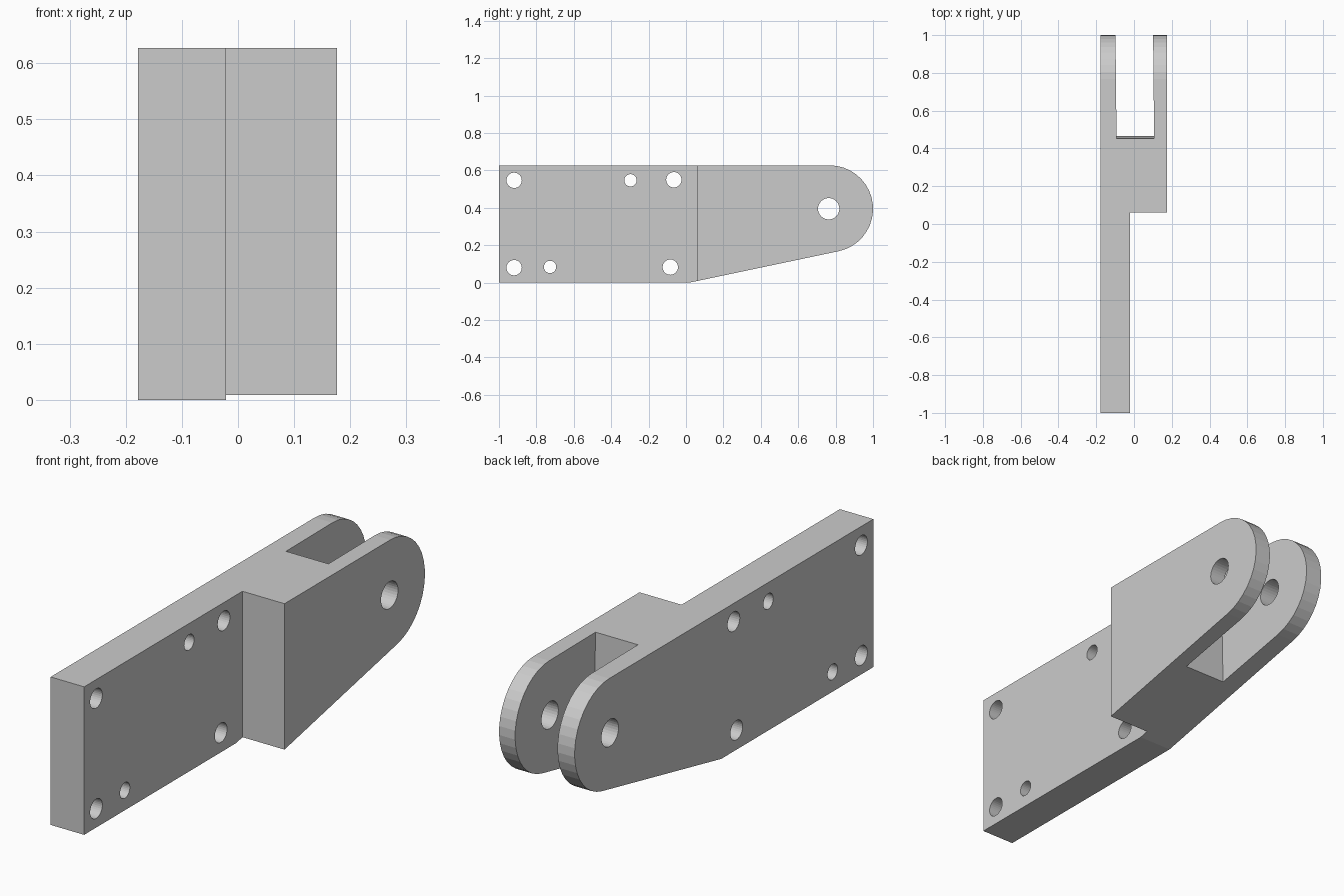
import bpy, bmesh
from math import radians, sin, cos
from mathutils import Matrix

if "Cube" in bpy.data.objects:
    bpy.data.objects.remove(bpy.data.objects["Cube"])

X0, X1 = -0.178, 0.176
EYE_Y, EYE_Z, EYE_R = 0.768, 0.395, 0.232


def make_object(name, bm):
    bmesh.ops.recalc_face_normals(bm, faces=bm.faces)
    mesh = bpy.data.meshes.new(name)
    bm.to_mesh(mesh)
    bm.free()
    obj = bpy.data.objects.new(name, mesh)
    bpy.context.collection.objects.link(obj)
    return obj


def extrude_profile(name, points, x0, x1):
    bm = bmesh.new()
    face = bm.faces.new([bm.verts.new((x0, y, z)) for y, z in points])
    new = bmesh.ops.extrude_face_region(bm, geom=[face])["geom"]
    verts = [v for v in new if isinstance(v, bmesh.types.BMVert)]
    bmesh.ops.translate(bm, verts=verts, vec=(x1 - x0, 0, 0))
    return make_object(name, bm)


def cut(target, cutter):
    cutter.hide_render = True
    mod = target.modifiers.new("cut", "BOOLEAN")
    mod.operation = "DIFFERENCE"
    mod.solver = "EXACT"
    mod.object = cutter
    bpy.context.view_layer.objects.active = target
    bpy.ops.object.modifier_apply(modifier=mod.name)
    bpy.data.objects.remove(cutter)


def cut_hole(target, y, z, r):
    bm = bmesh.new()
    mat = Matrix.Translation((0, y, z)) @ Matrix.Rotation(radians(90), 4, "Y")
    bmesh.ops.create_cone(bm, cap_ends=True, segments=32, radius1=r,
                          radius2=r, depth=1, matrix=mat)
    cut(target, make_object("hole_cutter", bm))


# Bracket body: full side profile with rounded eye end
angles = [radians(-78 + 168 * i / 18) for i in range(19)]
arc = [(EYE_Y + EYE_R * cos(a), EYE_Z + EYE_R * sin(a)) for a in angles]
profile = [(-1, 0), (0.018, 0)] + arc + [(-1, EYE_Z + EYE_R)]
body = extrude_profile("clevis_bracket", profile, X0, X1)

# Step down to the thin mounting plate
step = [(-1.2, -0.2), (0.06, -0.2), (0.06, 0.9), (-1.2, 0.9)]
cut(body, extrude_profile("step_cutter", step, -0.021, 0.4))

# Fork slot, slightly skewed with a leaning back wall
slot_profile = [(0.473, -0.2), (1.2, -0.2), (1.2, 0.9), (0.447, 0.9)]
slot = extrude_profile("slot_cutter", slot_profile, -0.0925, 0.1065)
for v in slot.data.vertices:
    v.co.x -= 0.01 * (v.co.y - 0.46)
cut(body, slot)

# Pin hole through the fork, then mounting and dowel holes
cut_hole(body, 0.763, 0.395, 0.057)
for y, z in [(-0.919, 0.547), (-0.919, 0.08), (-0.084, 0.083), (-0.065, 0.55)]:
    cut_hole(body, y, z, 0.041)
for y, z in [(-0.727, 0.084), (-0.297, 0.547)]:
    cut_hole(body, y, z, 0.033)
